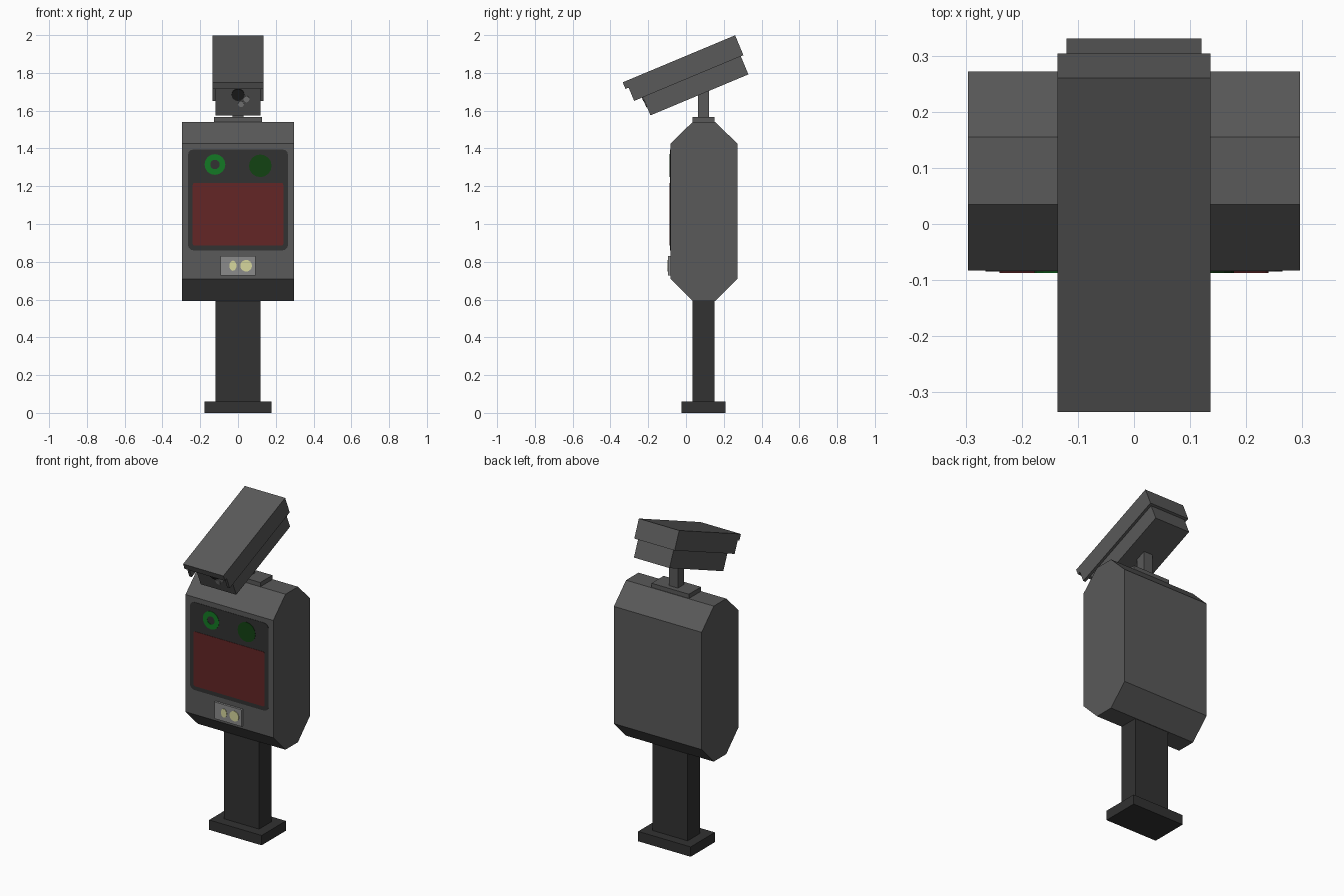
import bpy, bmesh, math
from mathutils import Matrix, Vector

if "Cube" in bpy.data.objects:
    bpy.data.objects.remove(bpy.data.objects["Cube"], do_unlink=True)


def material(name, r, g, b):
    m = bpy.data.materials.new(name)
    m.use_nodes = True
    m.diffuse_color = (r, g, b, 1)
    m.node_tree.nodes["Principled BSDF"].inputs["Base Color"].default_value = (r, g, b, 1)
    return m


grey = material("housing grey", 0.1, 0.1, 0.1)
dark = material("dark grey", 0.032, 0.032, 0.032)
light = material("light grey", 0.26, 0.26, 0.26)
red = material("screen red", 0.125, 0.019, 0.019)
green = material("bright green", 0.007, 0.19, 0.018)
deep_green = material("deep green", 0.006, 0.055, 0.006)
cream = material("pale yellow", 0.68, 0.68, 0.34)
black = material("lens black", 0.015, 0.015, 0.015)


def finish(name, bm, mat, matrix=None):
    bmesh.ops.recalc_face_normals(bm, faces=bm.faces)
    mesh = bpy.data.meshes.new(name)
    bm.to_mesh(mesh)
    bm.free()
    mesh.materials.append(mat)
    ob = bpy.data.objects.new(name, mesh)
    if matrix:
        ob.matrix_world = matrix
    bpy.context.collection.objects.link(ob)
    return ob


def prism(name, points, offset, mat, matrix=None):
    """Extrude a closed 3D outline by an offset vector."""
    bm = bmesh.new()
    face = bm.faces.new([bm.verts.new(p) for p in points])
    out = bmesh.ops.extrude_face_region(bm, geom=[face])
    moved = [v for v in out["geom"] if isinstance(v, bmesh.types.BMVert)]
    bmesh.ops.translate(bm, verts=moved, vec=Vector(offset))
    return finish(name, bm, mat, matrix)


def box(name, x, y, z, mat, matrix=None):
    """Box with half width x, and (low, high) ranges in y and z."""
    pts = [(-x, y[0], z[0]), (x, y[0], z[0]), (x, y[1], z[0]), (-x, y[1], z[0])]
    return prism(name, pts, (0, 0, z[1] - z[0]), mat, matrix)


def disc(name, x, z, rx, rz, y, depth, mat, matrix=None, sides=16):
    angles = [math.tau * i / sides for i in range(sides)]
    pts = [(x + rx * math.cos(a), y, z + rz * math.sin(a)) for a in angles]
    return prism(name, pts, (0, -depth, 0), mat, matrix)


def rounded_plate(name, hw, z0, z1, r, y, depth, mat):
    """Front plate with rounded corners."""
    pts = []
    for i, (sx, top) in enumerate(((1, 1), (-1, 1), (-1, 0), (1, 0))):
        cx, cz = sx * (hw - r), (z1 - r if top else z0 + r)
        for k in range(4):
            a = math.radians(90 * i + 30 * k)
            pts.append((cx + r * math.cos(a), y, cz + r * math.sin(a)))
    return prism(name, pts, (0, -depth, 0), mat)


# Stand
box("base_plate", 0.177, (-0.025, 0.208), (0, 0.06), dark)
box("post", 0.118, (0.035, 0.152), (0.06, 0.6), dark)

# Main housing with chamfered top and bottom
profile = [(0.035, 1.54), (0.155, 1.54), (0.272, 1.425), (0.272, 0.71),
           (0.155, 0.592), (0.035, 0.592), (-0.083, 0.71), (-0.083, 1.425)]
prism("housing", [(-0.296, y, z) for y, z in profile], (0.592, 0, 0), grey)

# Display on the front face
front = -0.083
rounded_plate("display_surround", 0.265, 0.86, 1.395, 0.03, front, 0.002, dark)
rounded_plate("red_screen", 0.24, 0.885, 1.218, 0.012, front, 0.004, red)
disc("right_lamp", 0.118, 1.308, 0.06, 0.06, front, 0.004, deep_green)


# Ring lamp, beside the round one
def ring(name, x, z, outer, inner, y, depth, mat, sides=16):
    bm = bmesh.new()
    rows = []
    for r, yy in ((outer, y), (outer, y - depth), (inner, y - depth), (inner, y)):
        rows.append([bm.verts.new((x + r * math.cos(math.tau * i / sides), yy,
                                   z + r * math.sin(math.tau * i / sides)))
                     for i in range(sides)])
    for a, b in zip(rows, rows[1:] + rows[:1]):
        for i in range(sides):
            j = (i + 1) % sides
            bm.faces.new((a[i], a[j], b[j], b[i]))
    return finish(name, bm, mat)


ring("left_lamp", -0.122, 1.315, 0.055, 0.025, front, 0.004, green)

# Coin plate with two round buttons
box("coin_plate", 0.092, (-0.096, front), (0.728, 0.83), light)
disc("small_button", -0.027, 0.779, 0.019, 0.027, -0.096, 0.003, cream)
disc("large_button", 0.043, 0.779, 0.031, 0.031, -0.096, 0.003, cream)

# Mount on top
box("mount_plate", 0.126, (0.035, 0.152), (1.54, 1.566), grey)
box("neck", 0.03, (0.063, 0.122), (1.566, 1.72), grey)

# Tilted camera: local y runs backwards along the hood, z is up from its top
tilt = Matrix.Translation((0, -0.335, 1.75)) @ Matrix.Rotation(math.radians(22.7), 4, "X")
box("hood_top", 0.136, (0, 0.645), (-0.038, 0), grey, tilt)
for side, sx in (("left", 1), ("right", -1)):
    skirt = tilt @ Matrix.Translation((sx * 0.128, 0, 0))
    box(side + "_hood_side", 0.008, (0.018, 0.645), (-0.114, -0.038), grey, skirt)
box("hood_back", 0.12, (0.625, 0.645), (-0.114, -0.038), grey, tilt)
box("camera_body", 0.12, (0.068, 0.63), (-0.218, -0.038), grey, tilt)
disc("lens", 0, -0.099, 0.034, 0.034, 0.068, 0.006, black, tilt)
for i, (x, z) in enumerate(((0.045, -0.124), (0.016, -0.152))):
    disc("camera_light_%d" % (i + 1), x, z, 0.016, 0.018, 0.068, 0.004, light, tilt, 8)
